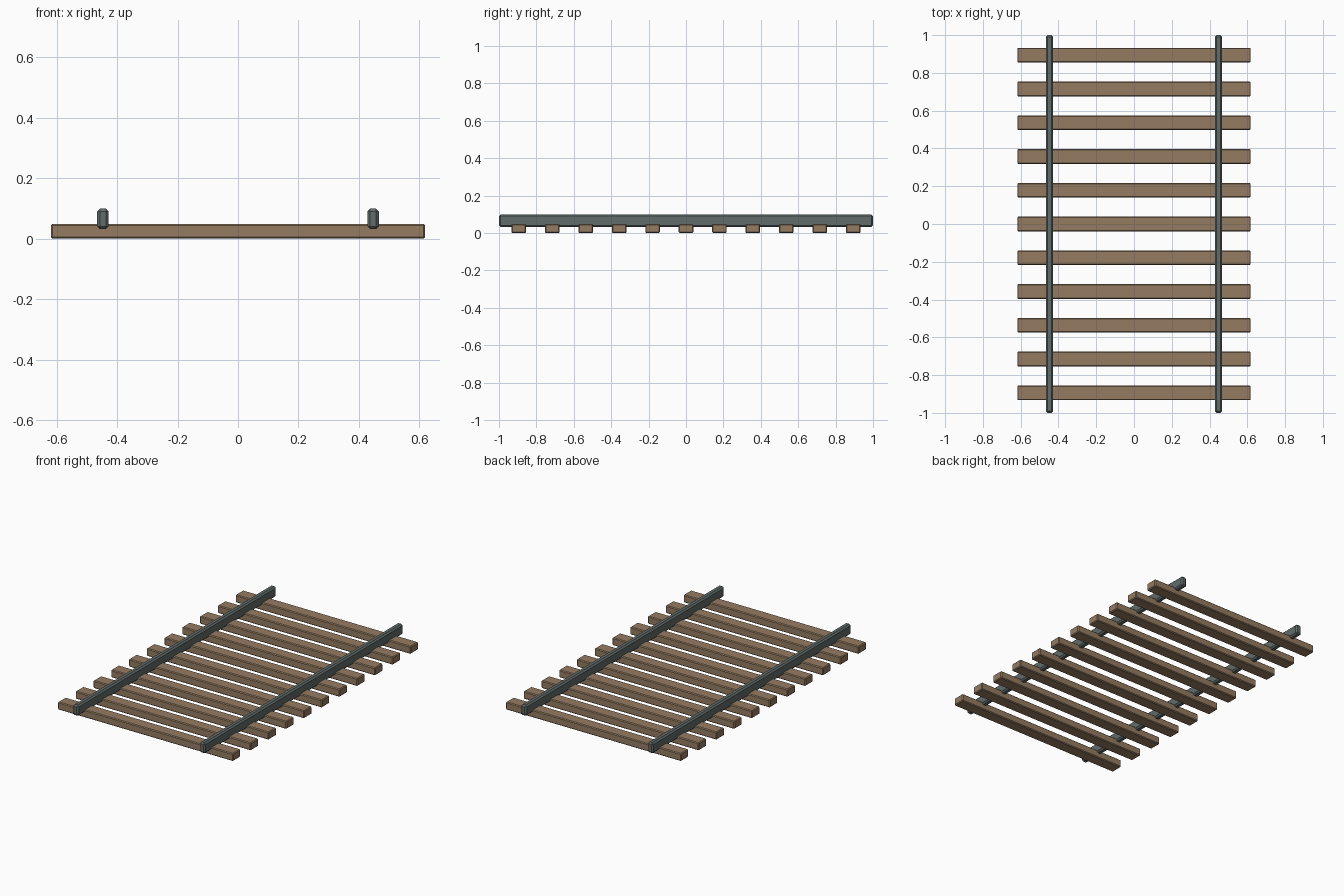
import bpy

if "Cube" in bpy.data.objects:
    bpy.data.objects.remove(bpy.data.objects["Cube"])


def material(name, color):
    m = bpy.data.materials.new(name)
    m.diffuse_color = color
    m.use_nodes = True
    m.node_tree.nodes["Principled BSDF"].inputs["Base Color"].default_value = m.diffuse_color
    return m


def beam(name, center, size, bevel, mat):
    # Box with a small chamfer on every edge
    bpy.ops.mesh.primitive_cube_add(size=1, location=center)
    ob = bpy.context.object
    ob.name = name
    ob.scale = size
    bpy.ops.object.transform_apply(location=False, rotation=False, scale=True)
    mod = ob.modifiers.new("chamfer", 'BEVEL')
    mod.width = bevel
    mod.segments = 1
    ob.data.materials.append(mat)
    return ob


wood = material("wood", (0.30, 0.20, 0.12, 1))
steel = material("steel", (0.12, 0.15, 0.145, 1))

# Eleven evenly spaced cross ties
for i in range(11):
    beam(f"tie_{i + 1}", (0, (i - 5) * 0.1788, 0.0245),
         (1.236, 0.078, 0.049), 0.005, wood)

# Two rails sunk slightly into the ties
for side, x in (("left", -0.447), ("right", 0.447)):
    beam(f"{side}_rail", (x, 0, 0.0655), (0.038, 2.0, 0.067), 0.009, steel)
